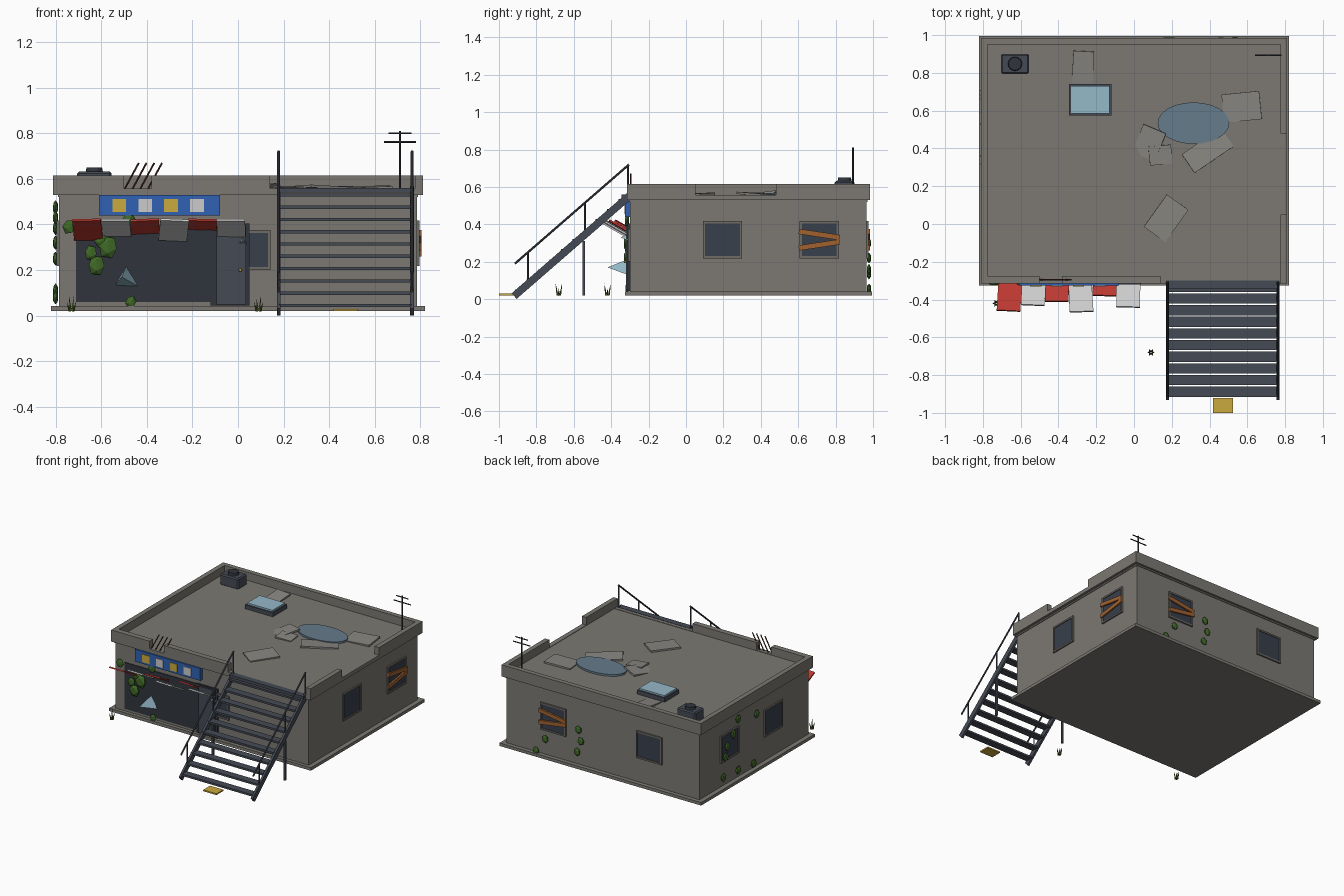
import bpy, bmesh, math, random
from mathutils import Matrix, Vector, Euler

if "Cube" in bpy.data.objects:
    bpy.data.objects.remove(bpy.data.objects["Cube"])

random.seed(4)
MATS = {}
COL = dict(wall=(.2, .19, .17), trim=(.15, .145, .13), dark=(.03, .035, .045), steel=(.06, .07, .09),
           glass=(.04, .05, .07), sky=(.3, .48, .58), water=(.13, .2, .26), red=(.5, .04, .03),
           white=(.6, .6, .58), blue=(.03, .12, .45), yellow=(.6, .4, .05), wood=(.35, .12, .03),
           rust=(.08, .03, .02), leaf=(.05, .14, .02), grass=(.07, .11, .02), slab=(.25, .24, .22))


def mat(name):
    if name not in MATS:
        MATS[name] = bpy.data.materials.new(name)
        MATS[name].diffuse_color = (*COL[name], 1)
    return MATS[name]


def finish(name, bm, col):
    me = bpy.data.meshes.new(name)
    bm.to_mesh(me)
    bm.free()
    ob = bpy.data.objects.new(name, me)
    bpy.context.collection.objects.link(ob)
    me.materials.append(mat(col))
    return ob


def box(name, loc, size, col, rot=(0, 0, 0)):
    bm = bmesh.new()
    m = Matrix.Translation(loc) @ Euler(rot).to_matrix().to_4x4() @ Matrix.Diagonal((*size, 1))
    bmesh.ops.create_cube(bm, size=1, matrix=m)
    return finish(name, bm, col)


def span(name, x0, x1, y0, y1, z0, z1, col):
    return box(name, ((x0 + x1) / 2, (y0 + y1) / 2, (z0 + z1) / 2), (x1 - x0, y1 - y0, z1 - z0), col)


def cone(name, a, b, r1, r2, col, n=8):
    a, b = Vector(a), Vector(b)
    bm = bmesh.new()
    m = Matrix.Translation((a + b) / 2) @ (b - a).to_track_quat('Z', 'Y').to_matrix().to_4x4()
    bmesh.ops.create_cone(bm, cap_ends=True, segments=n, radius1=r1, radius2=r2, depth=(b - a).length, matrix=m)
    return finish(name, bm, col)


def rod(name, a, b, r, col):
    return cone(name, a, b, r, r, col)


def leaf(loc, r, normal):
    s = [1, 1, 1.15]
    s[normal] = .45
    bm = bmesh.new()
    m = Matrix.Translation(loc) @ Matrix.Diagonal((*[v * r for v in s], 1))
    rot = Matrix.Rotation(random.uniform(-.6, .6), 4, 'XYZ'[normal])
    bmesh.ops.create_icosphere(bm, subdivisions=1, radius=1, matrix=m @ rot)
    finish("ivy_leaf", bm, "leaf")


# building shell
span("foundation", -.82, .82, -.325, .995, .02, .042, "wall")
span("walls", -.785, .785, -.30, .965, .04, .53, "wall")
span("roof_slab", -.79, .79, -.305, .97, .52, .555, "wall")

# broken parapet
P0, P1 = .53, .615
for x0, x1 in ((-.81, -.50), (-.38, .14)):
    span("front_parapet", x0, x1, -.315, -.275, P0, P1, "wall")
for x0, x1 in ((-.50, -.38), (.14, .81)):
    span("front_parapet_stump", x0, x1, -.315, -.275, P0, .558, "wall")
span("back_parapet", -.81, .81, .95, .985, P0, P1, "wall")
span("left_parapet", -.81, -.775, -.315, .985, P0, P1, "wall")
for y0, y1, top in ((-.315, .05, P1), (.05, .48, .558), (.48, .985, P1)):
    span("right_parapet", .775, .81, y0, y1, P0, top, "wall")
for i in range(4):
    x = -.50 + .034 * i
    rod("rebar", (x, -.295, .60 - .05), (x + .065, -.295, .67), .004, "rust")


# windows: axis is the wall normal, u the position along the wall
def window(axis, sign, u, z=.318, w=.21, h=.2, boarded=False):
    wall = {(0, 1): .785, (0, -1): -.785, (1, 1): .965, (1, -1): -.30}[(axis, sign)]

    def part(name, du, dz, off, ww, hh, t, col, tilt=0):
        d = wall + sign * off
        if axis == 0:
            box(name, (d, u + du, z + dz), (t, ww, hh), col, (tilt, 0, 0))
        else:
            box(name, (u + du, d, z + dz), (ww, t, hh), col, (0, tilt, 0))
    part("window_glass", 0, 0, 0, w - .02, h - .02, .01, "glass")
    for s in (-1, 1):
        part("window_jamb", s * (w / 2 - .006), 0, .003, .012, h, .016, "trim")
        part("window_rail", 0, s * (h / 2 - .006), .003, w, .012, .016, "trim")
        if boarded:
            part("window_board", 0, s * .028, .014, .22, .028, .012, "wood", -s * .15)


window(0, 1, .195)
window(0, 1, .712, boarded=True)
window(0, -1, .115)
window(0, -1, .62)
window(1, 1, .40, boarded=True)
window(1, 1, -.38)
window(1, -1, .04, .288, .205, .175)

# shopfront and door
span("shopfront_opening", -.71, -.10, -.306, -.29, .06, .40, "dark")
span("door_frame", -.12, .05, -.312, -.29, .045, .405, "dark")
span("door_panel", -.095, .035, -.32, -.30, .05, .395, "steel")
cone("door_knob", (.01, -.318, .2), (.01, -.332, .2), .008, .006, "yellow")

# shop sign with plain squares
span("sign_board", -.61, -.08, -.325, -.30, .44, .53, "blue")
for i in range(4):
    x = -.52 + .1133 * i
    span("sign_square", x - .03, x + .03, -.33, -.32, .455, .512, ("yellow", "white")[i % 2])

# ragged awning strips, tilted up outward
for i, l in enumerate((.15, .12, .10, .155, .07, .13)):
    x = -.66 + .126 * i
    box("awning_strip", (x, -.31 - l / 2, .42 - .285 * l), (.125, l * 1.15, .01),
        ("red", "white")[i % 2], (-math.atan(.57), random.uniform(-.05, .05), random.uniform(-.06, .06)))

# glass shards
cone("glass_shard", (-.49, -.30, .16), (-.51, -.42, .17), .06, 0, "sky", 3)
cone("glass_shard", (.02, -.30, .325), (.02, -.35, .33), .028, 0, "sky", 3)

# ivy leaves on front, left and back walls
for x, z, r in ((-.57, .30, .045), (-.62, .22, .04), (-.645, .275, .03), (-.74, .39, .03),
                (-.47, .06, .025), (-.48, .42, .03), (-.60, .33, .03)):
    leaf((x, -.315, z), r, 1)
for y, z in ((.32, .43), (.535, .475), (.59, .385), (.66, .32), (.68, .25), (.355, .08), (.535, .10), (.705, .11)):
    leaf((-.80, y, z), .029, 0)
for x, z in ((.46, .16), (.19, .30), (.17, .22), (.20, .135), (.535, .055)):
    leaf((x, .978, z), .027, 1)

# grass tufts
for x, y in ((.09, -.68), (-.73, -.42)):
    for i in range(6):
        a = i * math.tau / 6
        d = Vector((math.cos(a), math.sin(a), 0))
        b = Vector((x, y, .02))
        cone("grass_blade", b + d * .008, b + d * .02 + Vector((0, 0, .04 + .012 * (i % 3))), .006, 0, "grass", 4)

# outside stairs
run, rise = .61, .53
ang = math.atan2(rise, run)
for x in (.178, .763):
    box("stair_stringer", (x, -.61, .285), (.016, math.hypot(run, rise) + .01, .04), "steel", (ang, 0, 0))
    rod("handrail", (x, -.915, .19), (x, -.305, .72), .006, "steel")
    for y in (-.845, -.54, -.31):
        t = (y + .915) / run
        rod("handrail_post", (x, y, .02 + rise * t), (x, y, .19 + rise * t), .005, "steel")
    span("stair_leg", x - .007, x + .007, -.553, -.539, .02, .31, "steel")
for i in range(10):
    box("stair_tread", (.47, -.888 + .0617 * i, .045 + .0538 * i), (.58, .054, .014), "steel")
span("stair_top_beam", .17, .77, -.345, -.30, .54, .56, "steel")
span("doormat", .417, .525, -1.0, -.92, .02, .03, "yellow")

# rooftop unit
ac = span("roof_unit", -.705, -.555, .795, .9, .55, .632, "steel")
bev = ac.modifiers.new("bevel", 'BEVEL')
bev.width, bev.segments = .008, 1
cone("roof_unit_fan", (-.63, .848, .63), (-.63, .848, .65), .038, .034, "dark", 16)

# skylight
span("skylight_frame", -.345, -.12, .575, .74, .55, .585, "steel")
span("skylight_glass", -.335, -.13, .585, .73, .58, .597, "sky")

# antenna
rod("antenna_mast", (.71, .893, .55), (.71, .893, .81), .005, "dark")
for z, w in ((.80, .05), (.762, .07)):
    rod("antenna_bar", (.71 - w, .893, z), (.71 + w, .893, z), .004, "dark")

# puddle and loose roof slabs
bm = bmesh.new()
bmesh.ops.create_cone(bm, cap_ends=True, segments=24, radius1=1, radius2=1, depth=1,
                      matrix=Matrix.Translation((.315, .534, .562)) @ Matrix.Diagonal((.19, .11, .014, 1)))
finish("roof_puddle", bm, "water")
for x, y, w, d, tx, ty, tz in ((.17, .03, .14, .21, .02, .03, -.62), (.57, .62, .2, .15, .03, -.04, .1),
                               (.08, .43, .13, .16, .12, -.1, -.4), (.14, .365, .12, .10, .05, .05, .1),
                               (.39, .39, .25, .12, -.04, .05, .6), (-.27, .83, .11, .17, .1, .03, -.05)):
    box("roof_debris_slab", (x, y, .56), (w, d, .012), "slab", (tx, ty, tz))

for m in bpy.data.materials:
    if m.users and not m.is_grease_pencil:
        m.use_nodes = True
        m.node_tree.nodes["Principled BSDF"].inputs["Base Color"].default_value = m.diffuse_color
